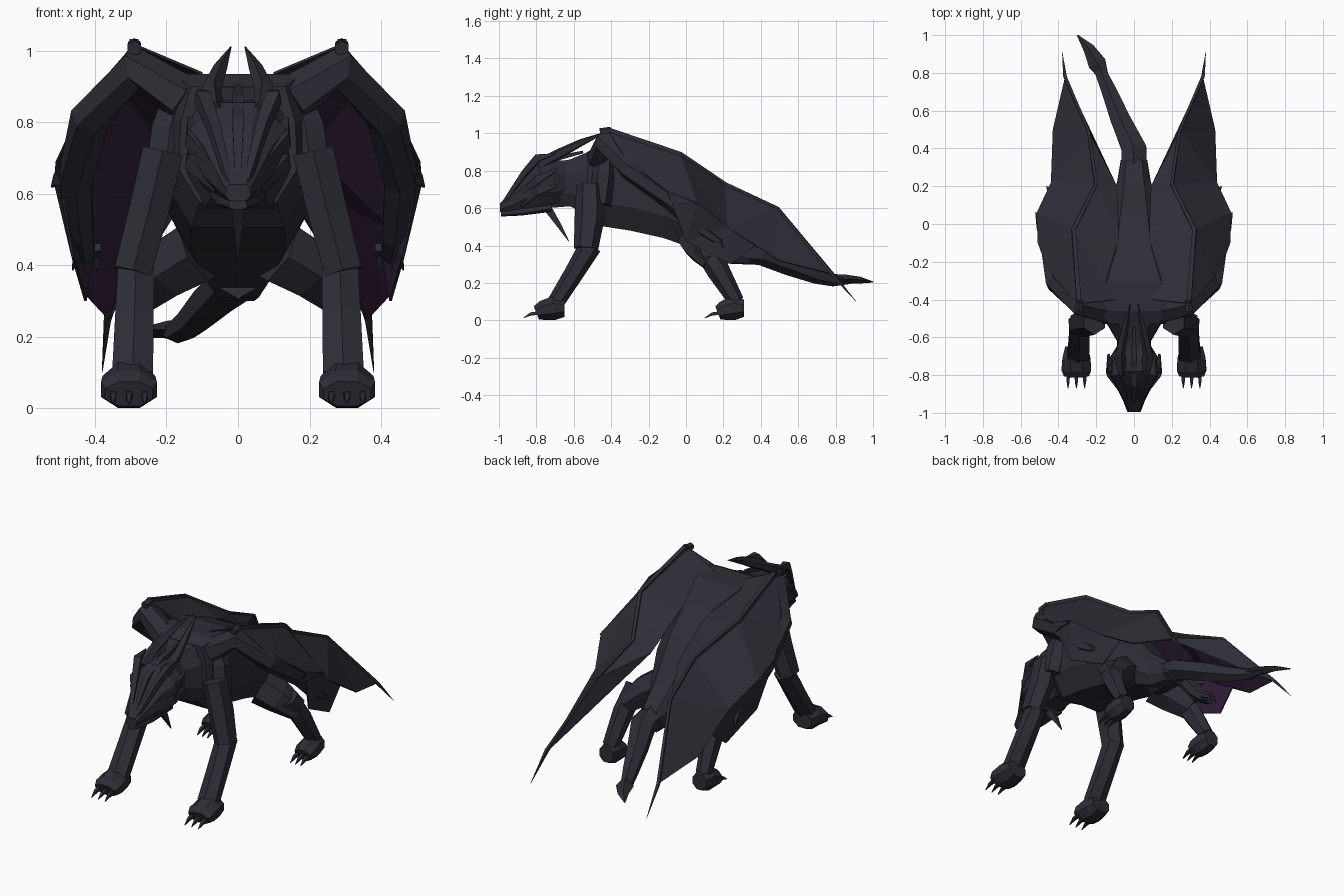
import bpy, bmesh, math
from mathutils import Vector


def material(name, rgb):
    m = bpy.data.materials.new(name)
    m.diffuse_color = (*rgb, 1)
    return m


HIDE = material("charcoal hide", (0.026, 0.027, 0.037))
PURPLE = material("purple membrane", (0.033, 0.014, 0.042))


def finish(name, bm, mirror=False, mats=(HIDE,)):
    me = bpy.data.meshes.new(name)
    bm.to_mesh(me)
    bm.free()
    for m in mats:
        me.materials.append(m)
    ob = bpy.data.objects.new(name, me)
    bpy.context.collection.objects.link(ob)
    if mirror:
        mod = ob.modifiers.new("mirror", 'MIRROR')
        mod.use_mirror_merge = False
    return ob


def tube(name, pts, n=6, mirror=False, ref=(0, 0, 1), phase=0.5):
    """Loft rings along points (x, y, z, half width[, half height])."""
    bm = bmesh.new()
    cs = [Vector(p[:3]) for p in pts]
    rings = []
    for i, p in enumerate(pts):
        t = (cs[min(i + 1, len(cs) - 1)] - cs[max(i - 1, 0)]).normalized()
        side = t.cross(Vector(ref)).normalized()
        up = side.cross(t)
        a, b = p[3], p[-1]
        rings.append([bm.verts.new(cs[i] + side * a * math.cos(w) + up * b * math.sin(w))
                      for w in (2 * math.pi * (k + phase) / n for k in range(n))])
    for r, s in zip(rings, rings[1:]):
        for k in range(n):
            bm.faces.new((r[k], r[(k + 1) % n], s[(k + 1) % n], s[k]))
    bm.faces.new(rings[0])
    bm.faces.new(rings[-1])
    bmesh.ops.recalc_face_normals(bm, faces=bm.faces)
    return finish(name, bm, mirror)


def loft(name, secs):
    """Symmetric body sections (y, half width, z bottom, z top, width factor on top)."""
    bm = bmesh.new()
    rings = []
    for y, w, lo, hi, tw in secs:
        h = hi - lo
        half = [(w * 0.65, lo), (w, lo + h * 0.28), (w * 0.97, lo + h * 0.7), (w * tw, hi)]
        prof = half + [(-x, z) for x, z in reversed(half)]
        rings.append([bm.verts.new((x, y, z)) for x, z in prof])
    for r, s in zip(rings, rings[1:]):
        for k in range(8):
            bm.faces.new((r[k], r[(k + 1) % 8], s[(k + 1) % 8], s[k]))
    bm.faces.new(rings[0])
    bm.faces.new(rings[-1])
    bmesh.ops.recalc_face_normals(bm, faces=bm.faces)
    return finish(name, bm)


# torso, neck and head
loft("torso", [(-0.53, 0.165, 0.575, 0.90, 0.8), (-0.46, 0.20, 0.505, 0.935, 0.9),
               (-0.30, 0.205, 0.48, 0.93, 0.7), (-0.12, 0.20, 0.44, 0.86, 0.45),
               (0.05, 0.16, 0.38, 0.73, 0.45), (0.22, 0.09, 0.31, 0.52, 0.6),
               (0.34, 0.07, 0.30, 0.42, 0.6)])
loft("neck", [(-0.74, 0.09, 0.60, 0.84, 0.5), (-0.62, 0.09, 0.61, 0.86, 0.5),
              (-0.50, 0.16, 0.55, 0.91, 0.6)])
loft("head", [(-0.995, 0.035, 0.58, 0.625, 0.7), (-0.93, 0.06, 0.585, 0.69, 0.5),
              (-0.85, 0.10, 0.60, 0.79, 0.4), (-0.78, 0.14, 0.61, 0.855, 0.4),
              (-0.71, 0.13, 0.62, 0.86, 0.45), (-0.63, 0.08, 0.64, 0.85, 0.5)])
loft("lower_jaw", [(-0.99, 0.025, 0.555, 0.58, 0.8), (-0.88, 0.06, 0.56, 0.60, 0.9),
                   (-0.72, 0.08, 0.58, 0.64, 0.9)])
tube("chin_spike", [(0, -0.74, 0.60, 0.03), (0, -0.68, 0.51, 0.018), (0, -0.625, 0.42, 0.002)],
     4, ref=(0, 1, 0))

# horns and facial ridges
tube("horn", [(0.07, -0.79, 0.83, 0.032), (0.075, -0.68, 0.89, 0.028),
              (0.05, -0.56, 0.95, 0.02), (0.02, -0.42, 1.01, 0.002)], 5, True)
tube("brow_ridge", [(0.025, -0.97, 0.635, 0.012), (0.07, -0.86, 0.79, 0.022),
                    (0.10, -0.79, 0.87, 0.028), (0.11, -0.70, 0.89, 0.004)], 4, True)
tube("crest", [(0, -0.97, 0.63, 0.012), (0, -0.85, 0.80, 0.022),
               (0, -0.72, 0.86, 0.022), (0, -0.55, 0.90, 0.01)], 4)
for i, (z0, z1, x) in enumerate([(0.71, 0.81, 0.145), (0.65, 0.72, 0.145)]):
    tube(f"cheek_spike_{i + 1}", [(0.06, -0.90 + 0.02 * i, z0 - 0.04, 0.01),
                                  (x - 0.02, -0.79, z0 + 0.04, 0.03),
                                  (x - 0.01, -0.69, z1, 0.008)], 4, True)

# tail with flat barbed tip
tube("tail", [(0, 0.16, 0.39, 0.085), (0, 0.40, 0.355, 0.075, 0.06), (-0.07, 0.55, 0.30, 0.06),
              (-0.13, 0.70, 0.24, 0.046), (-0.17, 0.79, 0.215, 0.037, 0.034),
              (-0.20, 0.88, 0.215, 0.02)], 6)
tube("tail_blade", [(-0.15, 0.76, 0.22, 0.02, 0.025), (-0.195, 0.85, 0.22, 0.048, 0.025),
                    (-0.24, 0.93, 0.215, 0.03, 0.018), (-0.30, 1.0, 0.205, 0.003)], 4, phase=0)

# front legs
FWD = (0, -1, 0)
tube("front_upper_leg", [(0.21, -0.515, 0.72, 0.066, 0.072), (0.25, -0.515, 0.55, 0.064, 0.08),
                         (0.295, -0.535, 0.38, 0.06, 0.065)], 6, True, FWD)
tube("shoulder", [(0.165, -0.43, 0.88, 0.045), (0.19, -0.44, 0.78, 0.06),
                  (0.21, -0.46, 0.62, 0.06)], 6, True, FWD)
tube("front_lower_leg", [(0.285, -0.51, 0.40, 0.058, 0.06), (0.29, -0.60, 0.25, 0.062, 0.052),
                         (0.295, -0.70, 0.09, 0.066, 0.045)], 6, True, FWD)

# rear legs
tube("thigh", [(0.11, 0.05, 0.44, 0.10, 0.10), (0.20, 0.09, 0.39, 0.09, 0.10),
               (0.285, 0.15, 0.31, 0.06, 0.07)], 6, True, FWD)
tube("rear_lower_leg", [(0.265, 0.09, 0.40, 0.055, 0.06), (0.29, 0.17, 0.27, 0.055, 0.062),
                        (0.305, 0.27, 0.10, 0.045, 0.042)], 6, True, FWD)


def paw(prefix, x, y, w, length):
    tube(prefix + "_paw", [(x, y + length, 0.065, w * 0.8, 0.05), (x, y + length * 0.6, 0.064, w, 0.069),
                           (x, y + 0.03, 0.052, w * 1.06, 0.056), (x, y, 0.04, w * 0.9, 0.04)], 8, True)
    for i in (-1, 0, 1):
        cx = x + i * w * 0.55
        tube(f"{prefix}_claw_{i + 2}", [(cx, y + 0.02, 0.04, 0.014), (cx, y - 0.03, 0.034, 0.012),
                                        (cx, y - 0.07, 0.012, 0.002)], 4, True)


paw("front", 0.305, -0.80, 0.08, 0.15)
paw("rear", 0.305, 0.17, 0.06, 0.14)

# wing membrane: dark outside, purple lining, with a hanging scalloped hem
P = {"i1": (0.10, -0.40, 0.94), "i2": (0.08, -0.05, 0.83), "i3": (0.09, 0.20, 0.68),
     "a": (0.29, -0.42, 1.02), "b": (0.32, -0.03, 0.89), "c": (0.20, 0.21, 0.73),
     "d": (0.24, 0.49, 0.60), "e": (0.365, 0.78, 0.25),
     "p1": (0.43, -0.32, 0.86), "p2": (0.51, -0.10, 0.69), "p3": (0.515, 0.06, 0.63),
     "p4": (0.44, 0.22, 0.50), "p5": (0.43, 0.50, 0.32),
     "h0": (0.465, 0.0, 0.42), "h1": (0.43, 0.24, 0.30), "h2": (0.41, 0.37, 0.40)}
FACES = ["i1 a b", "i1 b i2", "i2 b c", "i2 c i3", "i3 c d", "i3 d e", "a p1 b", "p1 p2 b",
         "b p2 p3", "b p3 p4", "b p4 c", "c p4 d", "p4 p5 d", "d p5 e",
         "p2 h0 p3", "p3 h0 p4", "p4 h0 h1", "p4 h1 h2", "p4 h2 p5"]
bm = bmesh.new()
V = {k: bm.verts.new(v) for k, v in P.items()}
for f in FACES:
    face = bm.faces.new([V[k] for k in f.split()])
    face.normal_update()
    # outside is up for the roof panels, sideways for the hem
    out = face.normal.x if "h" in f else face.normal.z
    if out < 0:
        face.normal_flip()
wing = finish("wing_membrane", bm, mats=(HIDE, PURPLE))
sol = wing.modifiers.new("lining", 'SOLIDIFY')
sol.thickness = 0.007
sol.offset = -1
sol.material_offset = 1
wing.modifiers.new("mirror", 'MIRROR').use_mirror_merge = False

# wing bones
tube("wing_ridge", [(*P[k], r) for k, r in zip("abcde", (0.018, 0.015, 0.012, 0.01, 0.012))]
     + [(0.38, 0.91, 0.10, 0.001)], 4, True)
tube("wing_arm", [(0.15, -0.46, 0.86, 0.07), (0.285, -0.43, 0.955, 0.062), (0.415, -0.31, 0.81, 0.056),
                  (0.455, -0.08, 0.64, 0.052), (0.435, 0.08, 0.48, 0.036),
                  (0.425, 0.16, 0.43, 0.03)], 6, True)
tube("wing_knuckle", [(0.29, -0.46, 1.005, 0.022), (0.29, -0.40, 1.015, 0.02)], 6, True)
tube("elbow_spike", [(0.48, -0.10, 0.64, 0.025), (0.50, -0.02, 0.64, 0.022),
                     (0.52, 0.06, 0.62, 0.004)], 4, True)
for i in range(3):
    x = 0.395 + 0.024 * i
    tube(f"wing_claw_{i + 1}", [(x, 0.13, 0.45, 0.016), (x + 0.004 * i, 0.18, 0.425, 0.013),
                                (x + 0.01 * i, 0.20, 0.385, 0.002)], 4, True)
